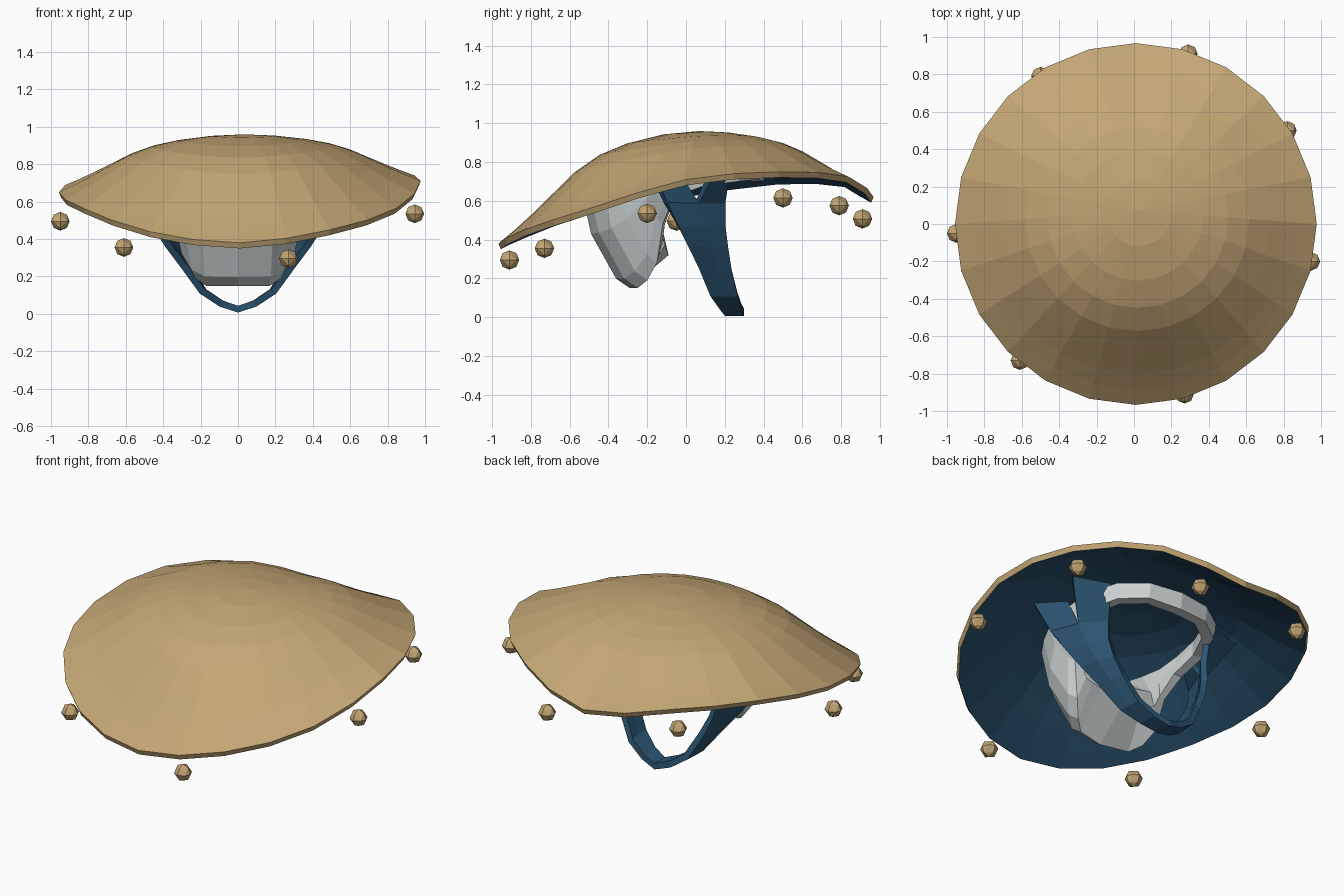
import bpy
import bmesh
from math import sin, cos, radians
from mathutils import Vector

cube = bpy.data.objects.get("Cube")
if cube:
    bpy.data.objects.remove(cube, do_unlink=True)


def make_material(name, colour):
    mat = bpy.data.materials.new(name)
    mat.use_nodes = True
    mat.diffuse_color = (*colour, 1)
    mat.node_tree.nodes["Principled BSDF"].inputs["Base Color"].default_value = (*colour, 1)
    return mat


tan = make_material("tan straw", (0.545, 0.38, 0.175))
blue = make_material("dark blue cloth", (0.024, 0.09, 0.165))
grey = make_material("pale grey hair", (0.63, 0.68, 0.68))


def finish(bm, name, materials):
    """Turn a bmesh into a flat shaded object."""
    mesh = bpy.data.meshes.new(name)
    bm.to_mesh(mesh)
    bm.free()
    obj = bpy.data.objects.new(name, mesh)
    bpy.context.scene.collection.objects.link(obj)
    for mat in materials:
        mesh.materials.append(mat)
    return obj


def bridge(bm, lower, upper, closed=True, index=0):
    """Join two rows of vertices with quads."""
    count = len(lower)
    for i in range(count if closed else count - 1):
        j = (i + 1) % count
        face = bm.faces.new((lower[i], lower[j], upper[j], upper[i]))
        face.material_index = index


# Wide hat: a domed shell over a wavy rim
SIDES = 24
RIM = [0.695, 0.735, 0.71, 0.605, 0.685, 0.70, 0.635, 0.55, 0.425, 0.365, 0.435, 0.55]
PROFILE = [(1, 0), (0.92, 0.12), (0.84, 0.25), (0.74, 0.425), (0.62, 0.635),
           (0.5, 0.785), (0.36, 0.89), (0.18, 0.97)]
APEX = 0.96
THICK = 0.03


def rim_height(i):
    """Rim height at a side, curved smoothly between the listed heights."""
    before, a, b, after = [RIM[(i // 2 + k) % len(RIM)] for k in (-1, 0, 1, 2)]
    return a if i % 2 == 0 else (9 * (a + b) - before - after) / 16


def hat_ring(bm, t, rise, drop, shrink=0.0):
    ring = []
    for i in range(SIDES):
        angle = radians(360 * i / SIDES)
        radius = 0.967 * t - shrink
        low = rim_height(i) + THICK / 2
        z = low + (APEX - low) * rise - drop
        ring.append(bm.verts.new((0.01 + radius * cos(angle) + 0.02 * (1 - t),
                                  radius * sin(angle) + 0.07 * (1 - t), z)))
    return ring


bm = bmesh.new()
outside = [hat_ring(bm, t, rise, 0) for t, rise in PROFILE]
inside = [hat_ring(bm, t, rise, THICK, 0.012) for t, rise in PROFILE]
for a, b in zip(outside, outside[1:]):
    bridge(bm, a, b)
for a, b in zip(inside, inside[1:]):
    bridge(bm, b, a, index=1)
bridge(bm, inside[0], outside[0])
for ring, z, index in ((outside[-1], APEX, 0), (inside[-1], APEX - THICK, 1)):
    tip = bm.verts.new((0.03, 0.07, z))
    for i in range(SIDES):
        pair = (ring[i], ring[(i + 1) % SIDES])
        if index:
            pair = pair[::-1]
        bm.faces.new((*pair, tip)).material_index = index
finish(bm, "hat", [tan, blue])

# Balls hanging round the rim: octahedra split once and rounded
BALLS = [(-0.95, -0.05, 0.495), (-0.61, -0.73, 0.355), (0.27, -0.91, 0.295),
         (0.945, -0.2, 0.535), (0.82, 0.5, 0.615), (0.29, 0.91, 0.507),
         (-0.5, 0.79, 0.575)]
for number, place in enumerate(BALLS):
    bm = bmesh.new()
    bmesh.ops.create_uvsphere(bm, u_segments=4, v_segments=2, radius=1)
    bmesh.ops.subdivide_edges(bm, edges=bm.edges, cuts=1, use_grid_fill=True)
    for v in bm.verts:
        v.co = v.co.normalized() * 0.05
    ball = finish(bm, "hanging_ball_" + str(number + 1), [tan])
    ball.location = place


def add_mirror(obj):
    mirror = obj.modifiers.new("Mirror", 'MIRROR')
    mirror.use_clip = True
    mirror.merge_threshold = 0.002


# Hair band: deep at the front, thin round the back (lower point, then top point)
HAIR = [((0, -0.29, 0.15), (0, -0.54, 0.66)),
        ((0.17, -0.25, 0.15), (0.19, -0.5, 0.67)),
        ((0.23, -0.2, 0.19), (0.3, -0.43, 0.68)),
        ((0.28, -0.15, 0.28), (0.36, -0.34, 0.7)),
        ((0.32, -0.12, 0.48), (0.41, -0.23, 0.72)),
        ((0.39, -0.06, 0.62), (0.43, -0.08, 0.75)),
        ((0.41, 0.1, 0.68), (0.42, 0.1, 0.78)),
        ((0.34, 0.27, 0.7), (0.35, 0.28, 0.79)),
        ((0.2, 0.37, 0.71), (0.2, 0.38, 0.8)),
        ((0, 0.4, 0.7), (0, 0.41, 0.8))]
DEEP_ROWS = 4
MIDDLE = Vector((0, -0.04, 0))


def pull_in(point, amount):
    """Move a point horizontally towards the middle of the band."""
    moved = point.lerp(MIDDLE, amount)
    moved.z = point.z
    return moved


bm = bmesh.new()
rows = []
for number, (low, high) in enumerate(HAIR):
    bottom, top = Vector(low), Vector(high)
    belly = top.lerp(bottom, 0.2)
    belly.z = top.z * 0.55 + bottom.z * 0.45
    chin = belly.lerp(bottom, 0.65)
    chin.z = bottom.z * 0.9 + belly.z * 0.1 + 0.02
    if number < DEEP_ROWS:
        # solid lump with a hollow above it, narrowing towards the sides
        x = bottom.x * 0.87
        back = Vector((x, -0.09 - 0.12 * x, 0.32 + 0.35 * x))
        lip = Vector((x, -0.12 - 0.12 * x, 0.45 + 0.25 * x))
    else:
        back = pull_in(bottom, 0.14)
        lip = pull_in(belly, 0.16)
    section = [top, belly, chin, bottom, back, lip, pull_in(top, 0.14)]
    rows.append([bm.verts.new(p) for p in section])
for a, b in zip(rows, rows[1:]):
    bridge(bm, a, b)
bmesh.ops.recalc_face_normals(bm, faces=bm.faces)
add_mirror(finish(bm, "hair_band", [grey]))

# Chin strap: a twisting ribbon (x, z, front y, back y) that forks below the hat
STRAP = [(0, 0.025, 0.2, 0.3), (0.09, 0.055, 0.175, 0.285),
         (0.19, 0.12, 0.125, 0.265), (0.29, 0.26, 0.065, 0.23),
         (0.37, 0.37, 0.01, 0.21), (0.43, 0.47, -0.04, 0.195),
         (0.485, 0.59, -0.105, 0.19)]
bm = bmesh.new()
rows = []
for x, z, front, back in STRAP:
    twist = 0.42 * z * z if x else 0
    middle = front * 0.45 + back * 0.55
    rows.append([bm.verts.new(p) for p in ((x + twist * 0.1, front, z),
                                           (x - twist * 0.3, middle, z),
                                           (x - twist, back, z))])
for a, b in zip(rows, rows[1:]):
    bridge(bm, a, b, closed=False)
fork = rows[-1]
FRONT_ARM = [(0.55, -0.19, 0.78), (0.4, -0.08, 0.8)]
BACK_ARM = [(0.575, 0.16, 0.8), (0.35, 0.22, 0.81)]
for base, arm in ((fork[:2], FRONT_ARM), (fork[1:], BACK_ARM)):
    bridge(bm, base, [bm.verts.new(p) for p in arm], closed=False)
bmesh.ops.recalc_face_normals(bm, faces=bm.faces)
strap = finish(bm, "chin_strap", [blue])
add_mirror(strap)
solid = strap.modifiers.new("Solidify", 'SOLIDIFY')
solid.thickness = 0.036
solid.offset = 0
